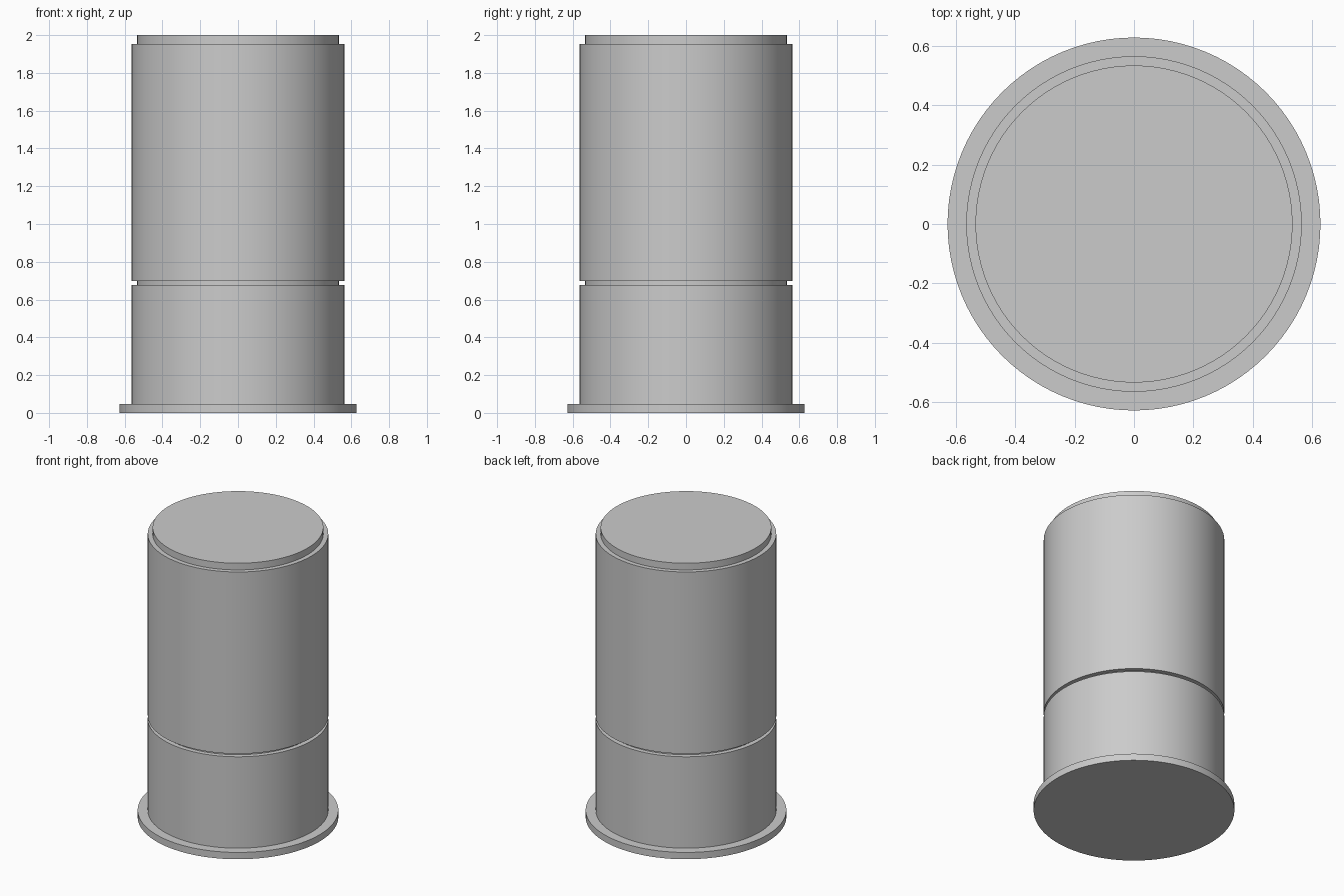
import bpy
import math

cube = bpy.data.objects.get("Cube")
if cube:
    bpy.data.objects.remove(cube, do_unlink=True)

# Single grey finish
grey = bpy.data.materials.new("plain_grey")
grey.use_nodes = True
colour = (0.6, 0.6, 0.6, 1)
grey.diffuse_color = colour
grey.node_tree.nodes["Principled BSDF"].inputs["Base Color"].default_value = colour


def disc(name, radius, bottom, top):
    """Capped cylinder between two heights."""
    bpy.ops.mesh.primitive_cylinder_add(
        vertices=96, radius=radius, depth=top - bottom,
        location=(0, 0, (bottom + top) / 2))
    obj = bpy.context.object
    obj.name = name
    obj.data.materials.append(grey)
    bpy.ops.object.shade_smooth_by_angle(angle=math.radians(30))
    return obj


BODY, NECK, FLANGE = 0.565, 0.534, 0.628

disc("base_flange", FLANGE, 0, 0.047)
disc("lower_body", BODY, 0.047, 0.678)
disc("groove_ring", NECK, 0.678, 0.699)
disc("upper_body", BODY, 0.699, 1.954)
disc("top_cap", NECK, 1.954, 2.0)
